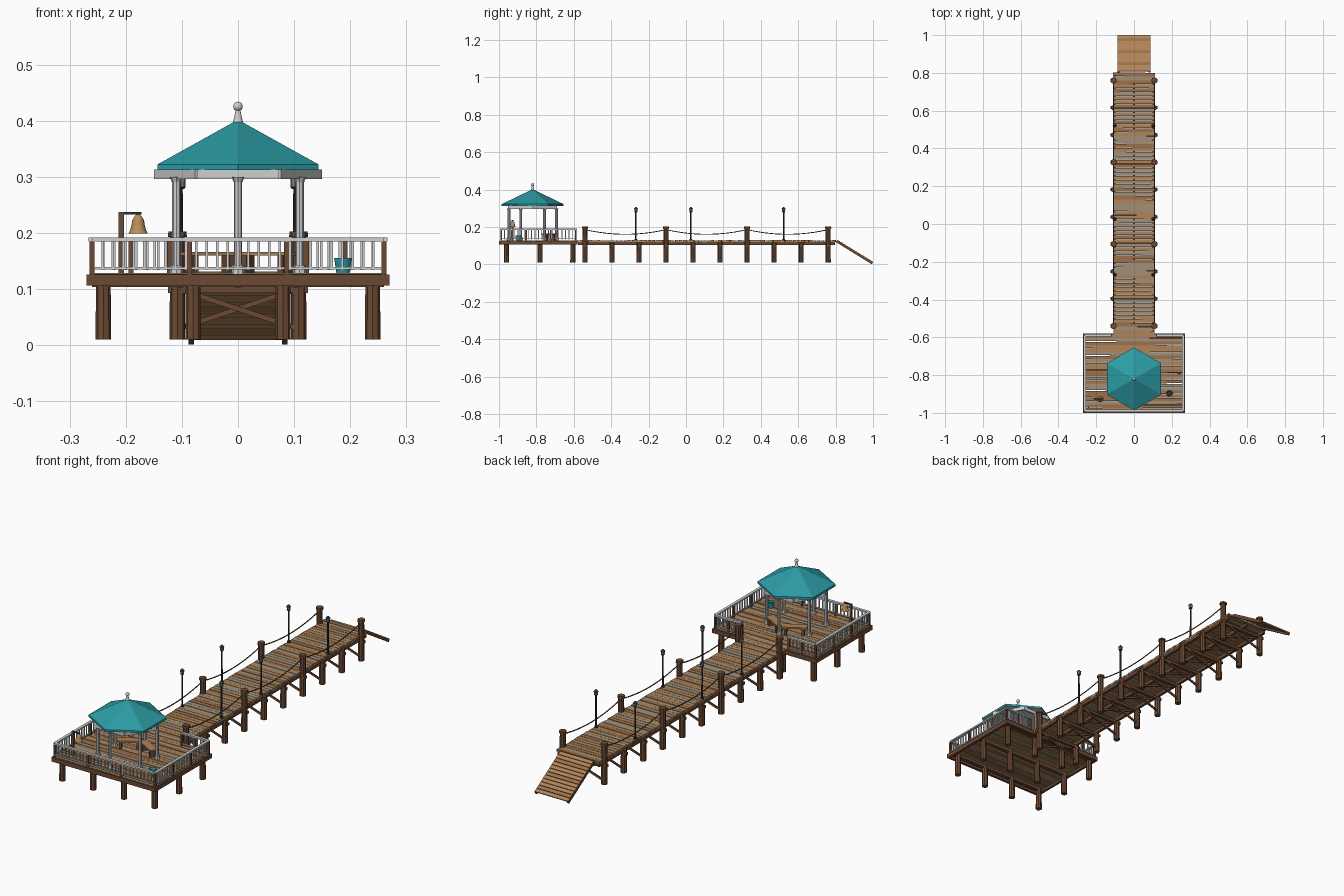
import bpy, bmesh, math, random
from mathutils import Vector, Matrix

random.seed(4)
if "Cube" in bpy.data.objects:
    bpy.data.objects.remove(bpy.data.objects["Cube"])


def material(name, r, g, b):
    m = bpy.data.materials.new(name)
    m.use_nodes = True
    m.diffuse_color = (r, g, b, 1)
    m.node_tree.nodes["Principled BSDF"].inputs["Base Color"].default_value = (r, g, b, 1)
    return m


TAN = material("tan wood", .43, .23, .10)
BROWN = material("mid brown wood", .33, .165, .07)
GREY = material("weathered wood", .36, .28, .19)
DARK = material("dark timber", .15, .068, .034)
WHITE = material("pale paint", .62, .63, .64)
TEAL = material("teal paint", .025, .33, .37)
IRON = material("black iron", .03, .033, .038)
GLASS = material("lantern glass", .25, .25, .25)
ROPE = material("rope", .13, .08, .04)
BRASS = material("brass", .5, .27, .1)


class Part:
    """Collects primitives into one named object."""

    def __init__(self, name, *mats):
        self.name, self.mats, self.bm = name, mats, bmesh.new()

    def paint(self, verts, mat):
        for f in {f for v in verts for f in v.link_faces}:
            f.material_index = mat

    def box(self, c, size, rot=None, mat=0):
        m = Matrix.Translation(c) @ (rot or Matrix()) @ Matrix.Diagonal((*size, 1))
        self.paint(bmesh.ops.create_cube(self.bm, size=1, matrix=m)["verts"], mat)

    def beam(self, a, b, w, h, mat=0):
        a, b = Vector(a), Vector(b)
        rot = (b - a).to_track_quat("X", "Z").to_matrix().to_4x4()
        self.box((a + b) / 2, ((b - a).length, w, h), rot, mat)

    def cone(self, x, y, z0, z1, r0, r1, sides=8, mat=0, turn=0):
        m = Matrix.Translation((x, y, (z0 + z1) / 2)) @ Matrix.Rotation(turn, 4, "Z")
        self.paint(bmesh.ops.create_cone(self.bm, cap_ends=True, segments=sides, radius1=r0,
                                         radius2=r1, depth=z1 - z0, matrix=m)["verts"], mat)

    def done(self, smooth=False):
        me = bpy.data.meshes.new(self.name)
        self.bm.to_mesh(me)
        self.bm.free()
        ob = bpy.data.objects.new(self.name, me)
        bpy.context.collection.objects.link(ob)
        for m in self.mats:
            me.materials.append(m)
        if smooth:
            bpy.ops.object.select_all(action="DESELECT")
            bpy.context.view_layer.objects.active = ob
            ob.select_set(True)
            bpy.ops.object.shade_smooth_by_angle(angle=math.radians(40))
        return ob


def planks(name, y0, y1, count, half, top):
    p = Part(name, TAN, BROWN, GREY)
    step = (y1 - y0) / count
    for i in range(count):
        rot = Matrix.Rotation(random.uniform(-.006, .006), 4, "Z")
        p.box((0, y0 + step * (i + .5), top - .005 + random.uniform(-.001, .001)),
              (2 * half + random.uniform(-.004, .002), step * .91, .01), rot,
              random.choice((0, 0, 1, 2, 2)))
    p.done()


# Decks
planks("platform_planks", -.993, -.585, 22, .263, .128)
planks("walkway_planks", -.585, .802, 66, .11, .129)

# Platform frame and piles
frame = Part("platform_frame", DARK)
for y in (-.994, -.586):
    frame.box((0, y, .116), (.54, .012, .02))
for s in (-1, 1):
    frame.box((s * .264, -.79, .116), (.012, .41, .02))
for y in (-.96, -.78, -.6):
    frame.box((0, y, .111), (.52, .018, .014))
frame.done()
piles = Part("platform_piles", DARK)
for x in (-.24, -.08, .08, .24):
    for y in (-.96, -.78, -.605):
        piles.cone(x, y, .01, .113, .014, .013)
piles.done()

# Walkway piles, bollards, caps and bracing
BENTS = [-.54 + i * 1.3 / 9 for i in range(10)]
piles = Part("walkway_piles", DARK)
brace = Part("walkway_bracing", DARK)
for i, y in enumerate(BENTS):
    for s in (-1, 1):
        tall = i % 3 == 0
        piles.cone(s * .108, y, .01, .195 if tall else .118, .014, .013)
        if tall:
            piles.cone(s * .108, y, .193, .203, .017, .016)
    brace.box((0, y, .099), (.25, .016, .012))
    for s in (-1, 1):
        brace.beam((-.105, y + s * .006, .065 - s * .035), (.105, y + s * .006, .065 + s * .035), .006, .009)
piles.done()
for x in (-.103, 0, .103):
    brace.box((x, .11, .111), (.012, 1.375, .016))
brace.done()

# Rope swags between bollards
cu = bpy.data.curves.new("rope_swags", "CURVE")
cu.dimensions = "3D"
cu.bevel_depth, cu.bevel_resolution = .0026, 1
for s in (-1, 1):
    for a, b in zip(BENTS[:-3:3], BENTS[3::3]):
        sp = cu.splines.new("POLY")
        sp.points.add(12)
        for k, pt in enumerate(sp.points):
            t = k / 12
            pt.co = (s * .108, a + (b - a) * t, .186 - .1 * t * (1 - t), 1)
cu.materials.append(ROPE)
bpy.context.collection.objects.link(bpy.data.objects.new("rope_swags", cu))

# Lamp posts
lamps = Part("lamp_posts", IRON, GLASS)
for s in (-1, 1):
    for y in (-.268, .026, .522):
        x = s * .102
        lamps.cone(x, y, .127, .137, .009, .006)
        lamps.cone(x, y, .135, .28, .004, .0035)
        lamps.cone(x, y, .278, .283, .006, .009)
        lamps.cone(x, y, .283, .297, .008, .009, mat=1)
        lamps.cone(x, y, .297, .306, .011, .003)
lamps.done()

# Ramp
top, foot = Vector((0, .805, .124)), Vector((0, .996, .006))
ramp = Part("ramp", DARK, TAN, BROWN)
for s in (-1, 1):
    side = Vector((s * .083, 0, 0))
    ramp.beam(top + side, foot + side, .01, .012)
tilt = (foot - top).to_track_quat("Y", "Z").to_matrix().to_4x4()
for i in range(12):
    c = top.lerp(foot, (i + .5) / 12) + tilt.to_3x3() @ Vector((0, 0, .006))
    ramp.box(c, (.174, .0165, .006), tilt, 1 + (i % 4 == 2))
ramp.done()

# Railings around the platform, open towards the walkway
rail = Part("railings", WHITE)
posts = Part("railing_posts", DARK)
X, F, B = .26, -.988, -.59
runs = [((-X, F), (X, F), 3), ((-X, F), (-X, B), 3), ((X, F), (X, B), 3),
        ((-X, B), (-.122, B), 2), ((X, B), (.122, B), 2)]
for a, b, parts in runs:
    a, b = Vector((*a, 0)), Vector((*b, 0))
    for z, w, h in ((.188, .013, .007), (.137, .007, .005)):
        up = Vector((0, 0, z))
        rail.beam(a + up, b + up, w, h)
    n = round((b - a).length / .0185)
    for i in range(1, n):
        c = a.lerp(b, i / n)
        rail.box((c.x, c.y, .16), (.0045, .0045, .052))
    for i in range(parts + 1):
        c = a.lerp(b, i / parts)
        posts.box((c.x, c.y, .156), (.009, .009, .058))
rail.done()
posts.done()

# Pavilion
GY = -.82
posts = Part("pavilion_posts", WHITE)
for k in range(6):
    a = math.radians(30 + 60 * k)
    x, y = .127 * math.cos(a), GY + .127 * math.sin(a)
    posts.cone(x, y, .127, .143, .012, .011)
    posts.cone(x, y, .14, .3, .0075, .0075)
    posts.cone(x, y, .291, .3, .008, .012)
posts.done()
frieze = Part("pavilion_frieze", WHITE)
for k in range(6):
    a, b = (Vector((.146 * math.cos(t), GY + .146 * math.sin(t), .305))
            for t in (math.pi / 3 * k, math.pi / 3 * (k + 1)))
    frieze.beam(a, b, .008, .017)
frieze.done()
roof = Part("pavilion_roof", TEAL, WHITE)
roof.cone(0, GY, .312, .322, .166, .166, 6)
roof.cone(0, GY, .322, .4, .166, .004, 6)
roof.bm.normal_update()
for f in roof.bm.faces:
    if f.normal.z < -.9:
        f.material_index = 1
roof.done()
finial = Part("roof_finial", WHITE)
finial.cone(0, GY, .396, .42, .009, .004, 12)
bmesh.ops.create_uvsphere(finial.bm, u_segments=16, v_segments=8, radius=.0085,
                          matrix=Matrix.Translation((0, GY, .4255)))
finial.done(True)

# Benches on the two rear sides of the pavilion
bench = Part("benches", TAN, DARK)
for deg in (60, 120):
    rot = Matrix.Rotation(math.radians(deg), 4, "Z")
    base = Vector((0, GY, 0))
    bench.box(base + rot @ Vector((.1, 0, .163)), (.036, .11, .007), rot)
    for s in (-1, 1):
        bench.box(base + rot @ Vector((.1, s * .038, .144)), (.03, .012, .034), rot, 1)
bench.done()

# Bell on its post
stand = Part("bell_stand", DARK, IRON)
stand.box((-.208, -.927, .182), (.01, .01, .11))
stand.box((-.192, -.927, .235), (.04, .006, .005), mat=1)
stand.done()
bell = Part("bell", BRASS)
profile = [(.017, .199), (.0145, .204), (.012, .213), (.0105, .223), (.006, .23), (.002, .234)]
for (r0, z0), (r1, z1) in zip(profile, profile[1:]):
    bell.cone(-.178, -.927, z0, z1, r0, r1, 16)
bell.done(True)

# Bucket with a hollow top
bucket = Part("bucket", TEAL, IRON)
bucket.cone(.187, -.897, .128, .155, .012, .016, 14)
rim = max(bucket.bm.faces, key=lambda f: f.calc_center_median().z)
bmesh.ops.inset_region(bucket.bm, faces=[rim], thickness=.002)
bmesh.ops.translate(bucket.bm, verts=rim.verts, vec=(0, 0, -.012))
rim.material_index = 1
bucket.done()
